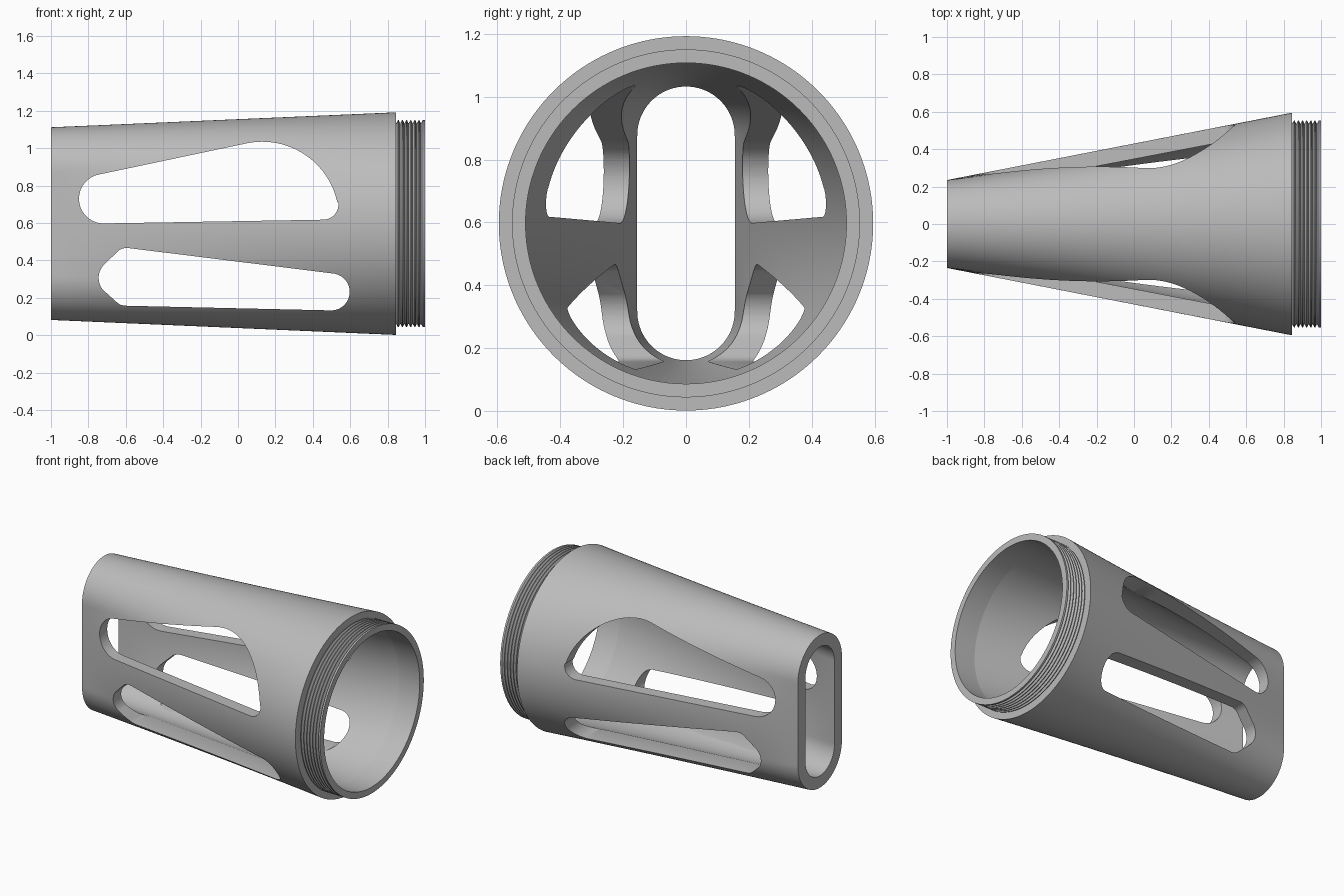
import bpy
import bmesh
from math import cos, sin, pi, radians

cube = bpy.data.objects.get("Cube")
if cube:
    bpy.data.objects.remove(cube, do_unlink=True)

SIDES = 160
MID_Z = 0.597      # height of the long axis
SLOT_HALF = 0.28   # half length of the straight side at the narrow end
BACK, SHOULDER, RIM = -1.0, 0.845, 1.0
OUTER, INNER = (0.235, 0.595), (0.155, 0.51)   # radius at narrow and wide end

grey = bpy.data.materials.new("plain grey")
grey.use_nodes = True
grey.diffuse_color = (0.5, 0.5, 0.5, 1)
grey.node_tree.nodes["Principled BSDF"].inputs["Base Color"].default_value = (0.5, 0.5, 0.5, 1)


def slot_point(u, r):
    """Point on a quarter of an upright slot, u = 0..1 by arc length."""
    d = u * (SLOT_HALF + r * pi / 2)
    if d < SLOT_HALF:
        return r, d
    a = (d - SLOT_HALF) / r
    return r * cos(a), SLOT_HALF + r * sin(a)


def section(x, radii, t):
    """Cross-section blended from a slot (t = 0) to a circle (t = 1)."""
    ring = []
    for i in range(SIDES):
        a = 2 * pi * i / SIDES
        sy = 1 if cos(a) >= 0 else -1
        sz = 1 if sin(a) >= 0 else -1
        q = a % pi
        u = min(q, pi - q) / (pi / 2)
        y0, z0 = slot_point(u, radii[0])
        y = sy * y0 * (1 - t) + radii[1] * cos(a) * t
        z = sz * z0 * (1 - t) + radii[1] * sin(a) * t
        ring.append((x, y, MID_Z + z))
    return ring


def make_object(name, bm):
    bmesh.ops.recalc_face_normals(bm, faces=bm.faces)
    mesh = bpy.data.meshes.new(name)
    bm.to_mesh(mesh)
    bm.free()
    mesh.materials.append(grey)
    obj = bpy.data.objects.new(name, mesh)
    bpy.context.collection.objects.link(obj)
    return obj


def closed_loft(name, rings):
    """Skin a loop of rings, the last joined to the first."""
    bm = bmesh.new()
    loops = [[bm.verts.new(p) for p in ring] for ring in rings]
    for k, a in enumerate(loops):
        b = loops[(k + 1) % len(loops)]
        for i in range(SIDES):
            j = (i + 1) % SIDES
            bm.faces.new((a[i], a[j], b[j], b[i]))
    return make_object(name, bm)


def window_cutter(name, arcs):
    """Prism along y; the outline joins arcs (x, z, radius, start, end)."""
    outline = []
    for cx, cz, r, start, end in arcs:
        steps = max(6, int((end - start) / 5))
        for k in range(steps + 1):
            a = radians(start + (end - start) * k / steps)
            outline.append((cx + r * cos(a), cz + r * sin(a)))
    bm = bmesh.new()
    face = bm.faces.new([bm.verts.new((x, -1, z)) for x, z in outline])
    out = bmesh.ops.extrude_face_region(bm, geom=[face])
    verts = [v for v in out["geom"] if isinstance(v, bmesh.types.BMVert)]
    bmesh.ops.translate(bm, vec=(0, 2, 0), verts=verts)
    cutter = make_object(name, bm)
    cutter.hide_render = True
    return cutter


def smooth(obj):
    bpy.ops.object.select_all(action="DESELECT")
    obj.select_set(True)
    bpy.context.view_layer.objects.active = obj
    bpy.ops.object.shade_smooth_by_angle(angle=radians(30))


# Tapered hollow body
STEPS = 24
ts = [k / STEPS for k in range(STEPS + 1)]
rings = [section(BACK + (SHOULDER - BACK) * t, OUTER, t) for t in ts]
rings += [section(BACK + (SHOULDER - BACK) * t, INNER, t) for t in reversed(ts)]
body = closed_loft("tapered_body", rings)

# Windows cut right through both sides
upper = window_cutter("upper_window_cutter", [
    (0.13, 0.625, 0.41, 12, 101),
    (-0.718, 0.73, 0.132, 101, 270),
    (0.455, 0.70, 0.082, 271, 365)])
lower = window_cutter("lower_window_cutter", [
    (0.498, 0.232, 0.099, -91, 82),
    (-0.595, 0.395, 0.072, 82, 135),
    (-0.645, 0.307, 0.10, 140, 220),
    (-0.60, 0.23, 0.072, 225, 269)])
bpy.context.view_layer.objects.active = body
for cutter in (upper, lower):
    mod = body.modifiers.new(cutter.name, "BOOLEAN")
    mod.operation = "DIFFERENCE"
    mod.solver = "EXACT"
    mod.object = cutter
    bpy.ops.object.modifier_apply(modifier=mod.name)
    bpy.data.objects.remove(cutter, do_unlink=True)
smooth(body)

# Threaded neck
RIDGES, ROOT, CREST = 7, 0.535, 0.553
pitch = (RIM - SHOULDER) / RIDGES
profile = [(SHOULDER, ROOT)]
for k in range(RIDGES):
    x = SHOULDER + k * pitch
    profile += [(x + 0.45 * pitch, CREST), (x + 0.65 * pitch, CREST)]
    if k < RIDGES - 1:
        profile.append((x + pitch, ROOT))
profile += [(RIM, CREST), (RIM, INNER[1]), (SHOULDER, INNER[1])]
neck = closed_loft("threaded_neck", [section(x, (r, r), 1) for x, r in profile])
smooth(neck)
